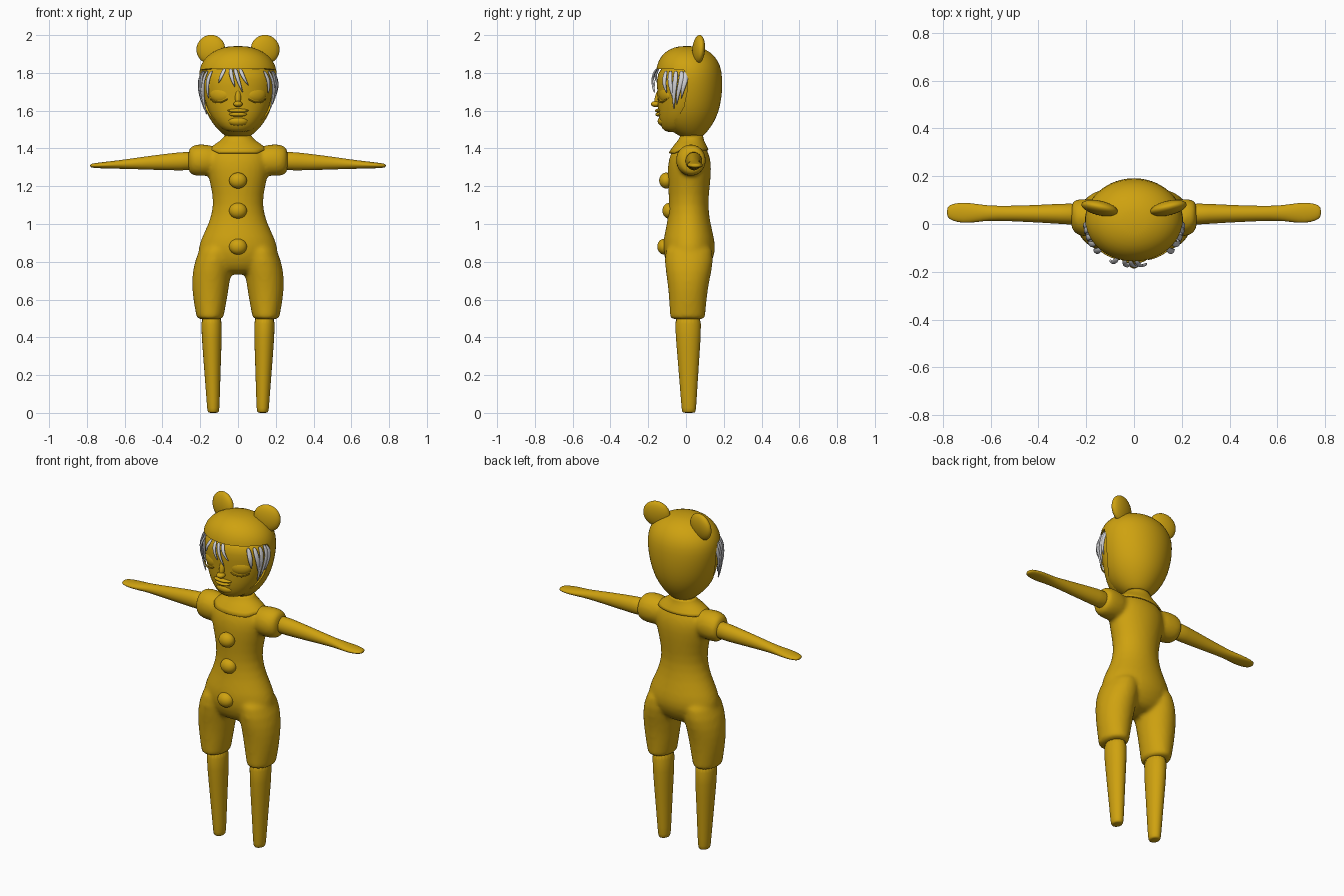
import bpy, bmesh, math
from mathutils import Vector, Matrix

cube = bpy.data.objects.get("Cube")
if cube:
    bpy.data.objects.remove(cube)


def material(name, rgb):
    m = bpy.data.materials.new(name)
    m.use_nodes = True
    m.diffuse_color = (*rgb, 1)
    m.node_tree.nodes["Principled BSDF"].inputs["Base Color"].default_value = (*rgb, 1)
    return m


GOLD = material("golden yellow", (0.62, 0.36, 0.005))
SILVER = material("silver hair", (0.62, 0.62, 0.64))


def finish(name, bm, mat, subsurf=0):
    bmesh.ops.recalc_face_normals(bm, faces=bm.faces)
    for f in bm.faces:
        f.smooth = True
    me = bpy.data.meshes.new(name)
    bm.to_mesh(me)
    bm.free()
    me.materials.append(mat)
    ob = bpy.data.objects.new(name, me)
    bpy.context.collection.objects.link(ob)
    if subsurf:
        ob.modifiers.new("round", "SUBSURF").levels = subsurf
        ob.modifiers["round"].render_levels = subsurf
    return ob


def loft(bm, rings, axis="z", seg=20, caps=True, side=1):
    """Ellipse rings (position, centre1, centre2, radius1, radius2) along an axis."""
    loops = []
    for p, c1, c2, r1, r2 in rings:
        loop = []
        for i in range(seg):
            a = math.tau * i / seg
            u, v = c1 + r1 * math.cos(a), c2 + r2 * math.sin(a)
            co = (side * u, v, p) if axis == "z" else (side * p, u, v)
            loop.append(bm.verts.new(co))
        loops.append(loop)
    for a, b in zip(loops, loops[1:]):
        for i in range(seg):
            j = (i + 1) % seg
            bm.faces.new((a[i], a[j], b[j], b[i]))
    if caps:
        bm.faces.new(loops[0])
        bm.faces.new(loops[-1])


def ball(name, centre, size, turn=0, mat=GOLD, tilt=0):
    bm = bmesh.new()
    m = (Matrix.Translation(centre) @ Matrix.Rotation(turn, 4, "Z")
         @ Matrix.Rotation(tilt, 4, "X") @ Matrix.Diagonal((*size, 1)))
    bmesh.ops.create_uvsphere(bm, u_segments=24, v_segments=16, radius=1, matrix=m)
    return finish(name, bm, mat)


# Suit: torso, short trouser legs and puff sleeves fused into one skin
bm = bmesh.new()
loft(bm, [(.73, 0, .01, .13, .07), (.78, 0, .013, .2, .115), (.85, 0, .018, .22, .142),
          (.92, 0, .015, .2, .138), (1.0, 0, .015, .157, .116), (1.1, 0, .013, .128, .103),
          (1.2, 0, .016, .145, .112), (1.3, 0, .018, .172, .119), (1.36, 0, .02, .172, .108),
          (1.4, 0, .02, .145, .088), (1.43, 0, .026, .09, .066), (1.46, 0, .03, .07, .058),
          (1.53, 0, .03, .068, .056)])
for s in (1, -1):
    loft(bm, [(.495, .148, .008, .07, .093), (.5, .148, .008, .071, .094),
              (.6, .148, .01, .091, .1), (.7, .145, .012, .103, .112),
              (.8, .13, .016, .104, .134), (.92, .105, .015, .08, .125)], side=s)
    loft(bm, [(.09, .025, 1.335, .05, .06), (.13, .025, 1.337, .075, .08),
              (.2, .025, 1.338, .083, .088), (.245, .03, 1.337, .075, .08),
              (.266, .035, 1.335, .054, .06)], axis="x", side=s)
suit = finish("suit", bm, GOLD, 1)
r = suit.modifiers.new("fuse", "REMESH")
r.mode, r.voxel_size, r.use_smooth_shade = "VOXEL", .011, True
sm = suit.modifiers.new("soften", "SMOOTH")
sm.factor, sm.iterations = .5, 7

# Arms with flat hands, and tapered lower legs
for s, label in ((1, "left"), (-1, "right")):
    bm = bmesh.new()
    loft(bm, [(.22, .04, 1.335, .05, .052), (.3, .043, 1.332, .043, .05),
              (.45, .043, 1.325, .035, .039), (.58, .045, 1.318, .031, .027),
              (.63, .046, 1.315, .034, .023), (.69, .046, 1.312, .044, .019),
              (.74, .048, 1.31, .042, .015), (.775, .05, 1.309, .03, .011),
              (.783, .05, 1.309, .014, .006)], axis="x", side=s, seg=16)
    finish(label + "_arm", bm, GOLD, 1)
    bm = bmesh.new()
    loft(bm, [(0, .131, .015, .022, .028), (.004, .131, .015, .031, .037),
              (.04, .131, .015, .034, .04), (.25, .136, .013, .045, .055),
              (.4, .139, .012, .054, .067), (.55, .141, .01, .059, .075)], side=s)
    finish(label + "_leg", bm, GOLD, 1)

# Collar
bm = bmesh.new()
loft(bm, [(1.468, 0, .03, .071, .06), (1.442, 0, .027, .09, .068),
          (1.418, 0, .021, .132, .087), (1.392, 0, .02, .158, .1)], caps=False, seg=32)
for v in bm.verts:
    if v.co.y < -.04 and v.co.z < 1.4:
        v.co.z -= .015
        v.co.y -= .012
collar = finish("collar", bm, GOLD, 1)
collar.modifiers.new("thickness", "SOLIDIFY").thickness = .008

# Round buttons down the front
for n, (z, y) in enumerate(((1.23, -.105), (1.07, -.088), (.88, -.115))):
    ball("button_%d" % (n + 1), (0, y, z), (.047, .037, .042))

# Hood with a face opening
bm = bmesh.new()
loft(bm, [(1.455, 0, .03, .05, .045), (1.475, 0, .025, .08, .075), (1.51, 0, .012, .118, .118),
          (1.56, 0, .01, .153, .15), (1.62, 0, .013, .18, .168), (1.7, 0, .015, .2, .178),
          (1.78, 0, .015, .209, .178), (1.84, 0, .013, .202, .17), (1.89, 0, .01, .167, .143),
          (1.925, 0, .008, .112, .1), (1.943, 0, .005, .045, .04)], seg=32)
hood = finish("hood", bm, GOLD, 1)
bm = bmesh.new()
outline = [(-.3, 1.82), (-.1, 1.822), (-.01, 1.815), (.008, 1.78), (.005, 1.7),
           (-.012, 1.62), (-.04, 1.57), (-.08, 1.535), (-.3, 1.49)]
face = bm.faces.new([bm.verts.new((-.4, y, z)) for y, z in outline])
ext = bmesh.ops.extrude_face_region(bm, geom=[face])["geom"]
bmesh.ops.translate(bm, vec=(.8, 0, 0), verts=[v for v in ext if isinstance(v, bmesh.types.BMVert)])
cutter = finish("hood_cutter", bm, GOLD)
cut = hood.modifiers.new("opening", "BOOLEAN")
cut.operation, cut.solver, cut.object = "DIFFERENCE", "EXACT", cutter
bpy.context.view_layer.update()
hood_mesh = bpy.data.meshes.new_from_object(hood.evaluated_get(bpy.context.evaluated_depsgraph_get()))
hood.modifiers.clear()
hood.data = hood_mesh
bpy.data.objects.remove(cutter)
bpy.context.view_layer.objects.active = hood
hood.select_set(True)
bpy.ops.object.shade_smooth_by_angle(angle=math.radians(40))
hood.select_set(False)

# Face
bm = bmesh.new()
loft(bm, [(1.485, 0, -.05, .05, .05), (1.5, 0, -.045, .085, .08), (1.54, 0, -.03, .125, .113),
          (1.6, 0, -.015, .16, .134), (1.66, 0, -.01, .178, .14), (1.73, 0, -.01, .188, .145),
          (1.8, 0, -.01, .188, .145), (1.85, 0, 0, .14, .11)], seg=28)
finish("face", bm, GOLD, 1)
ball("nose_bridge", (0, -.145, 1.675), (.016, .018, .05), tilt=-.3)
ball("nose_tip", (0, -.16, 1.635), (.024, .026, .016))
ball("upper_lip", (0, -.143, 1.6), (.056, .022, .011))
ball("lower_lip", (0, -.138, 1.58), (.047, .024, .012))
ball("chin", (0, -.118, 1.545), (.055, .032, .028))

# Closed eyes with a lash line under each, brow ridge and ears
for s, label in ((1, "left"), (-1, "right")):
    ball(label + "_eyelid", (s * .093, -.108, 1.685), (.06, .026, .043), s * .45)
    bm = bmesh.new()
    loft(bm, [(-.05 + .02 * k, -.02 - .007 * (1 - (k / 2.5 - 1) ** 2), -.025 - .017 * (1 - (k / 2.5 - 1) ** 2),
               .004, .004) for k in range(6)], axis="x", seg=8)
    lash = finish(label + "_lash_line", bm, GOLD)
    lash.location, lash.rotation_euler.z = (s * .093, -.108, 1.685), s * .45
    ball(label + "_ear", (s * .144, .067, 1.924), (.078, .03, .077), s * .22, tilt=-.08)


def strand(name, path):
    """Tapered lock over the head: (azimuth from the front, height, half width, lift)."""
    bm = bmesh.new()
    rows = []
    for az, z, w, lift in path:
        a = math.radians(az)
        k = 1 - .9 * max(0, 1.72 - z)
        out, side = Vector((math.sin(a), -math.cos(a), 0)), Vector((math.cos(a), math.sin(a), 0))
        c = Vector((math.sin(a) * .19 * k, -.01 - math.cos(a) * .147 * k, z)) + out * lift
        rows.append([bm.verts.new(c + d) for d in (side * w, out * .009, -side * w, -out * .009)])
    for a, b in zip(rows, rows[1:]):
        for i in range(4):
            j = (i + 1) % 4
            bm.faces.new((a[i], a[j], b[j], b[i]))
    bm.faces.new(rows[0])
    bm.faces.new(rows[-1])
    finish(name, bm, SILVER, 2)


# Hair: short fringe locks, then longer locks at both temples
for n, (a0, a1, low) in enumerate(((-22, -30, 1.745), (-12, -4, 1.72), (-5, 8, 1.69), (3, 16, 1.73))):
    strand("fringe_lock_%d" % (n + 1), [(a0, 1.825, .016, -.004), (a0 * .8 + a1 * .2, 1.795, .017, .018),
           ((a0 + a1) / 2, (low + 1.8) / 2, .014, .022), (a1, low, .002, .014)])
for s, label, drop in ((1, "left", 0), (-1, "right", -.03)):
    for n, (a0, a1, low) in enumerate(((48, 54, 1.69), (60, 70, 1.65), (72, 68, 1.6), (84, 74, 1.625), (92, 84, 1.66))):
        low += drop
        strand("%s_temple_lock_%d" % (label, n + 1), [
            (s * a0, 1.815, .016, -.006), (s * (a0 + 2), 1.77, .021, .018),
            (s * (a0 + a1) / 2, (low + 1.78) / 2, .018, .021), (s * a1, low, .002, .012)])
